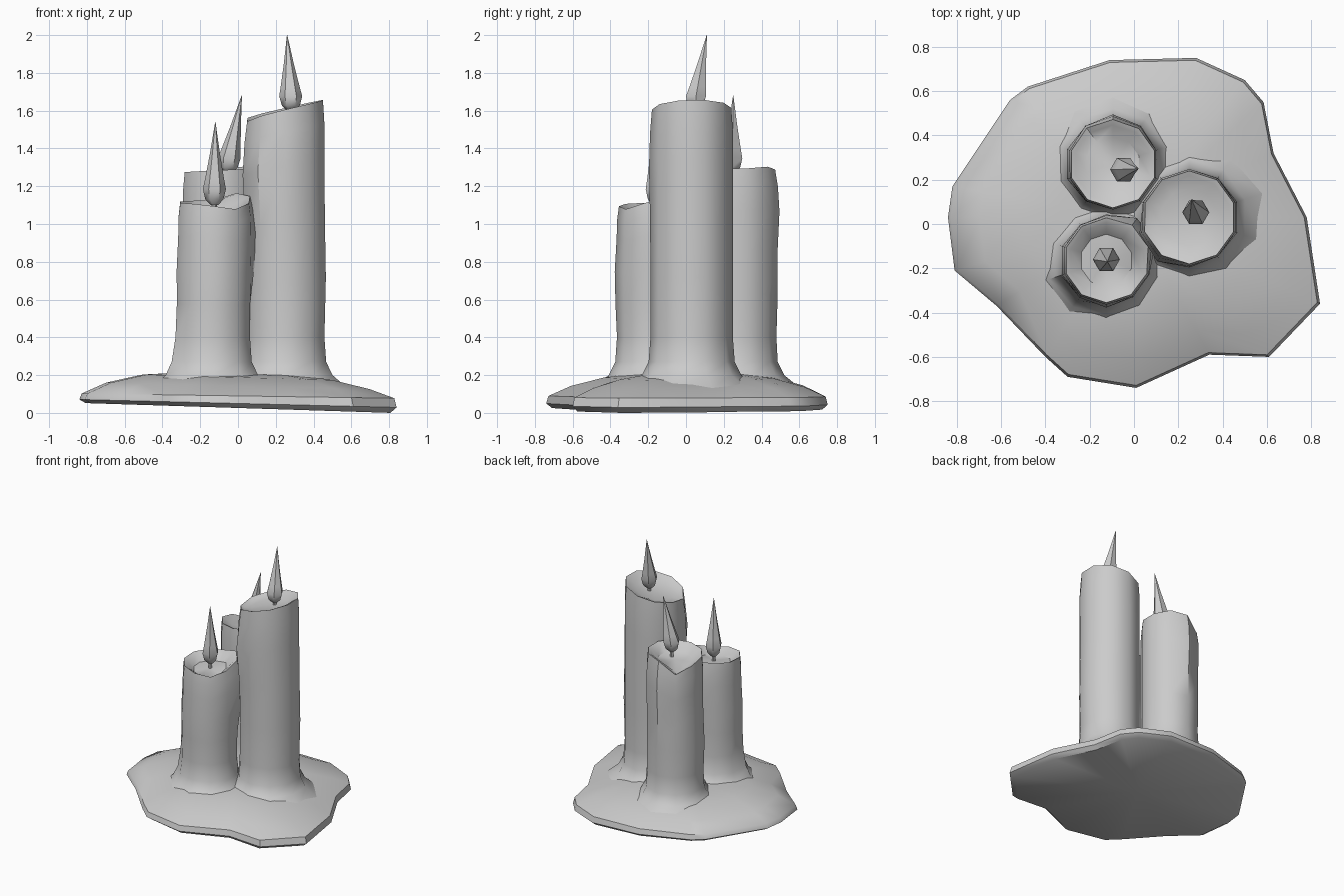
import bpy, bmesh, math
from mathutils import Vector

if "Cube" in bpy.data.objects:
    bpy.data.objects.remove(bpy.data.objects["Cube"], do_unlink=True)

# One plain grey for everything
grey = bpy.data.materials.new("wax grey")
grey.use_nodes = True
grey.diffuse_color = (0.6, 0.6, 0.6, 1)
grey.node_tree.nodes["Principled BSDF"].inputs["Base Color"].default_value = (0.6, 0.6, 0.6, 1)


def loft(name, rings, sharp=40, cap_start=True, cap_end=True):
    """Skin a stack of equal point rings and smooth it."""
    bm = bmesh.new()
    loops = [[bm.verts.new(p) for p in ring] for ring in rings]
    n = len(loops[0])
    for low, high in zip(loops, loops[1:]):
        for i in range(n):
            j = (i + 1) % n
            bm.faces.new((low[i], low[j], high[j], high[i]))
    for loop, wanted in ((loops[0], cap_start), (loops[-1], cap_end)):
        if wanted:
            mid = bm.verts.new(sum((v.co for v in loop), Vector()) / n)
            for i in range(n):
                bm.faces.new((loop[i], loop[(i + 1) % n], mid))
    bmesh.ops.recalc_face_normals(bm, faces=bm.faces)
    mesh = bpy.data.meshes.new(name)
    bm.to_mesh(mesh)
    bm.free()
    obj = bpy.data.objects.new(name, mesh)
    bpy.context.collection.objects.link(obj)
    mesh.materials.append(grey)
    bpy.ops.object.select_all(action="DESELECT")
    obj.select_set(True)
    bpy.context.view_layer.objects.active = obj
    bpy.ops.object.shade_smooth_by_angle(angle=math.radians(sharp))
    return obj


def near(angle, target, width):
    """Soft bump around one direction, in degrees."""
    d = (angle - target + 180) % 360 - 180
    return math.exp(-(d / width) ** 2)


def candle(name, centre, radius, top, tilt, dips, bulges, depth):
    """Melted candle: flared foot, wavy wall, uneven rim and shallow bowl."""
    cx, cy = centre
    angles = [i * 36 + 18 for i in range(10)]

    def rim(a):
        c, s = math.cos(math.radians(a)), math.sin(math.radians(a))
        return top + radius * (tilt[0] * c + tilt[1] * s) + sum(h * near(a, d, w) for d, w, h in dips)

    def ring(height, extra, scale=1):
        pts = []
        for a in angles:
            z = height(a)
            r = radius * scale + extra
            if scale == 1:
                r += sum(h * near(a, d, 40) * math.exp(-((z - bz) / 0.2) ** 2) for d, bz, h in bulges)
            pts.append(Vector((cx + r * math.cos(math.radians(a)), cy + r * math.sin(math.radians(a)), z)))
        return pts

    rings = [ring(lambda a, z=z: z, e) for z, e in ((0.13, 0.13), (0.2, 0.045), (0.27, 0.01), (0.4, 0))]
    for t in (0.25, 0.5, 0.75, 0.9):
        rings.append(ring(lambda a: 0.4 + t * (rim(a) - 0.4), 0))
    rings.append(ring(rim, -0.008))
    rings.append(ring(lambda a: rim(a) - 0.01, 0, 0.86))
    rings.append(ring(lambda a: (rim(a) + top) / 2 - depth, 0, 0.6))
    loft(name, rings, cap_start=False)


def flame(name, base, tip, wick_bottom):
    """Six-sided teardrop flame leaning to its tip, on a thin wick."""
    base, tip = Vector(base), Vector(tip)

    def hexagon(c, r):
        return [c + Vector((r * math.cos(k * math.pi / 3), r * math.sin(k * math.pi / 3), 0)) for k in range(6)]

    profile = ((0, 0.02), (0.07, 0.048), (0.19, 0.061), (0.32, 0.05), (0.6, 0.028), (1, 0.001))
    rings = []
    for t, r in profile:
        c = base.lerp(tip, t)
        lean = max(0, t - 0.15) / 0.85
        c.xy = base.xy.lerp(tip.xy, lean)
        rings.append(hexagon(c, r))
    loft(name + "_flame", rings, 50)
    foot = Vector((base.x, base.y, wick_bottom))
    loft(name + "_wick", [hexagon(foot, 0.014), hexagon(base + Vector((0, 0, 0.02)), 0.014)], 50)


# Spread puddle of wax
outline = [(-0.56, 0.56), (-0.48, 0.62), (-0.11, 0.74), (0.28, 0.75), (0.5, 0.65), (0.585, 0.55),
           (0.63, 0.32), (0.78, 0.03), (0.84, -0.36), (0.61, -0.6), (0.34, -0.59), (0.01, -0.74),
           (-0.3, -0.69), (-0.4, -0.6), (-0.62, -0.37), (-0.81, -0.21), (-0.84, 0.03), (-0.82, 0.17)]


def puddle_ring(scale, height, slope):
    return [Vector((x * scale, y * scale + 0.03 * (1 - scale), height - slope * x * scale)) for x, y in outline]


loft("wax_puddle", [puddle_ring(s, z, k) for s, z, k in (
    (0.96, 0.026, 0.032), (1, 0.05, 0.025), (0.985, 0.09, 0.015), (0.83, 0.143, 0.025),
    (0.6, 0.188, 0.03), (0.4, 0.205, 0.02))], 45)

# Three candles
candle("tall_candle", (0.25, 0.03), 0.218, 1.61, (0.22, 0.02), [(200, 30, -0.02)],
       [(0, 0.8, 0.012), (225, 1.25, 0.03)], 0.035)
candle("front_candle", (-0.125, -0.165), 0.198, 1.115, (0.0, 0.05), [(300, 30, -0.03), (40, 30, 0.05)],
       [(180, 0.7, 0.015), (200, 0.25, 0.03), (270, 0.7, 0.015), (40, 0.9, 0.05)], 0.055)
candle("back_candle", (-0.095, 0.27), 0.205, 1.285, (0.05, 0.0), [(130, 30, -0.08), (75, 25, 0.025)],
       [(90, 1.05, 0.02), (180, 0.6, 0.015), (90, 0.6, 0.01)], 0.055)

# Flames and wicks
flame("tall", (0.28, 0.05, 1.60), (0.26, 0.11, 2.0), 1.56)
flame("front", (-0.125, -0.16, 1.10), (-0.12, -0.17, 1.54), 1.04)
flame("back", (-0.05, 0.245, 1.27), (0.02, 0.25, 1.68), 1.21)
